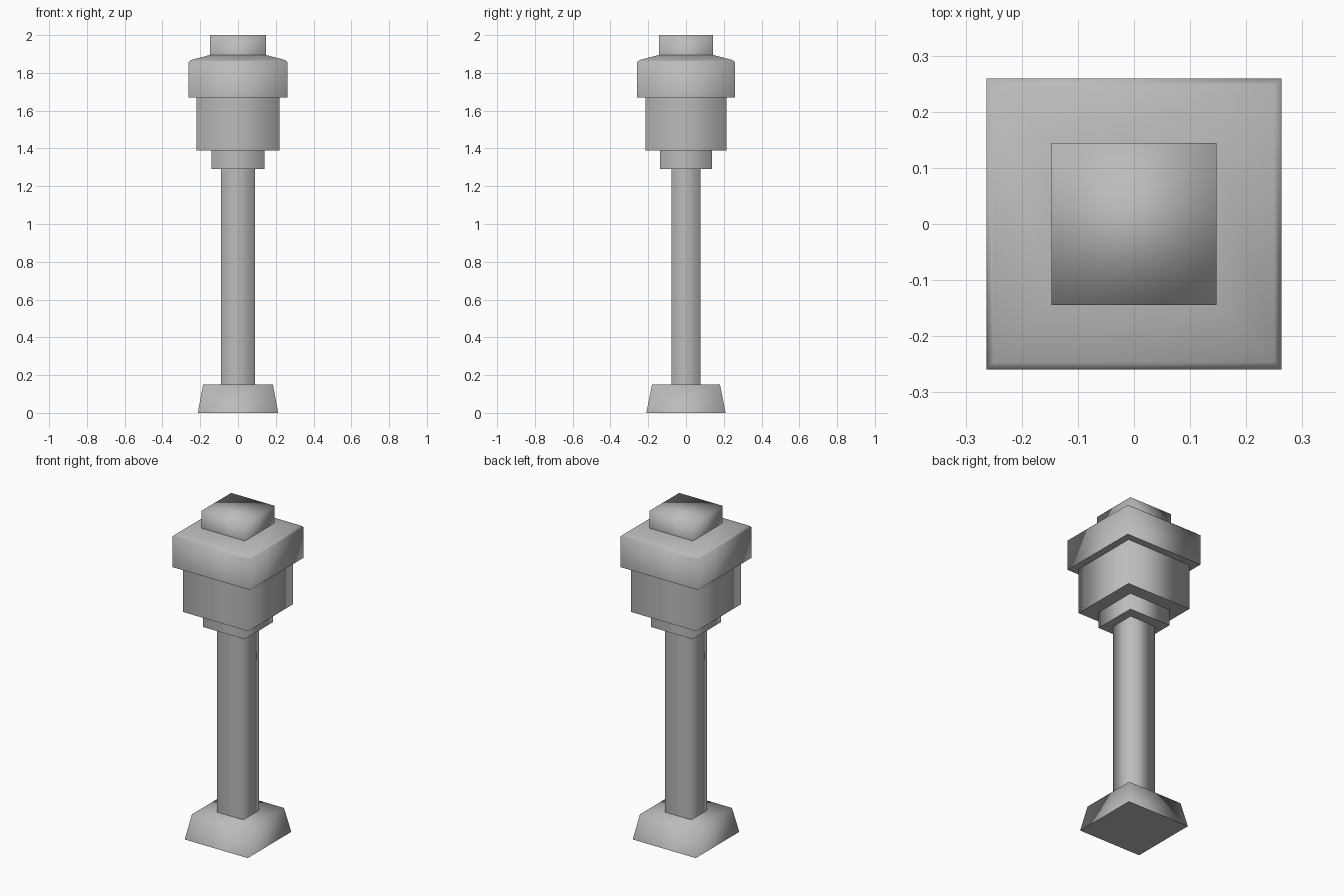
import bpy
import bmesh

cube = bpy.data.objects.get("Cube")
if cube:
    bpy.data.objects.remove(cube, do_unlink=True)

# One plain grey for the whole post
grey = bpy.data.materials.new("stone grey")
grey.use_nodes = True
colour = (0.5, 0.5, 0.5, 1.0)
grey.diffuse_color = colour
grey.node_tree.nodes["Principled BSDF"].inputs["Base Color"].default_value = colour


def tier(name, rings, smooth_top=True):
    """Stack rectangular rings (half x, half y, z); the underside stays crisp."""
    bm = bmesh.new()
    loops = [[bm.verts.new((sx * hx, sy * hy, z))
              for sx, sy in ((-1, -1), (1, -1), (1, 1), (-1, 1))]
             for hx, hy, z in rings]
    for low, high in zip(loops, loops[1:]):
        for i in range(4):
            j = (i + 1) % 4
            bm.faces.new((low[i], low[j], high[j], high[i]))
    bottom = bm.faces.new(loops[0][::-1])
    top = bm.faces.new(loops[-1])
    for face in bm.faces:
        face.smooth = True
    # Soft corners all round, sharp rim below
    for edge in bottom.edges:
        edge.smooth = False
    if not smooth_top:
        for edge in top.edges:
            edge.smooth = False
    mesh = bpy.data.meshes.new(name)
    bm.to_mesh(mesh)
    bm.free()
    mesh.materials.append(grey)
    obj = bpy.data.objects.new(name, mesh)
    bpy.context.collection.objects.link(obj)
    return obj


# Tapered foot
tier("base", [(0.213, 0.21, 0.0), (0.185, 0.18, 0.15)])
# Slender shaft
tier("post", [(0.089, 0.077, 0.15), (0.089, 0.077, 1.29)], smooth_top=False)
# Stepped head
tier("neck", [(0.141, 0.137, 1.29), (0.141, 0.137, 1.39)], smooth_top=False)
tier("body", [(0.22, 0.215, 1.39), (0.22, 0.215, 1.67)], smooth_top=False)
# Overhanging cap with a bevelled rim and shallow sloping roof
tier("cap", [(0.263, 0.259, 1.67), (0.263, 0.259, 1.857),
             (0.25, 0.246, 1.868), (0.147, 0.144, 1.895)])
# Finial block
tier("top_block", [(0.147, 0.144, 1.895), (0.147, 0.144, 2.0)])
